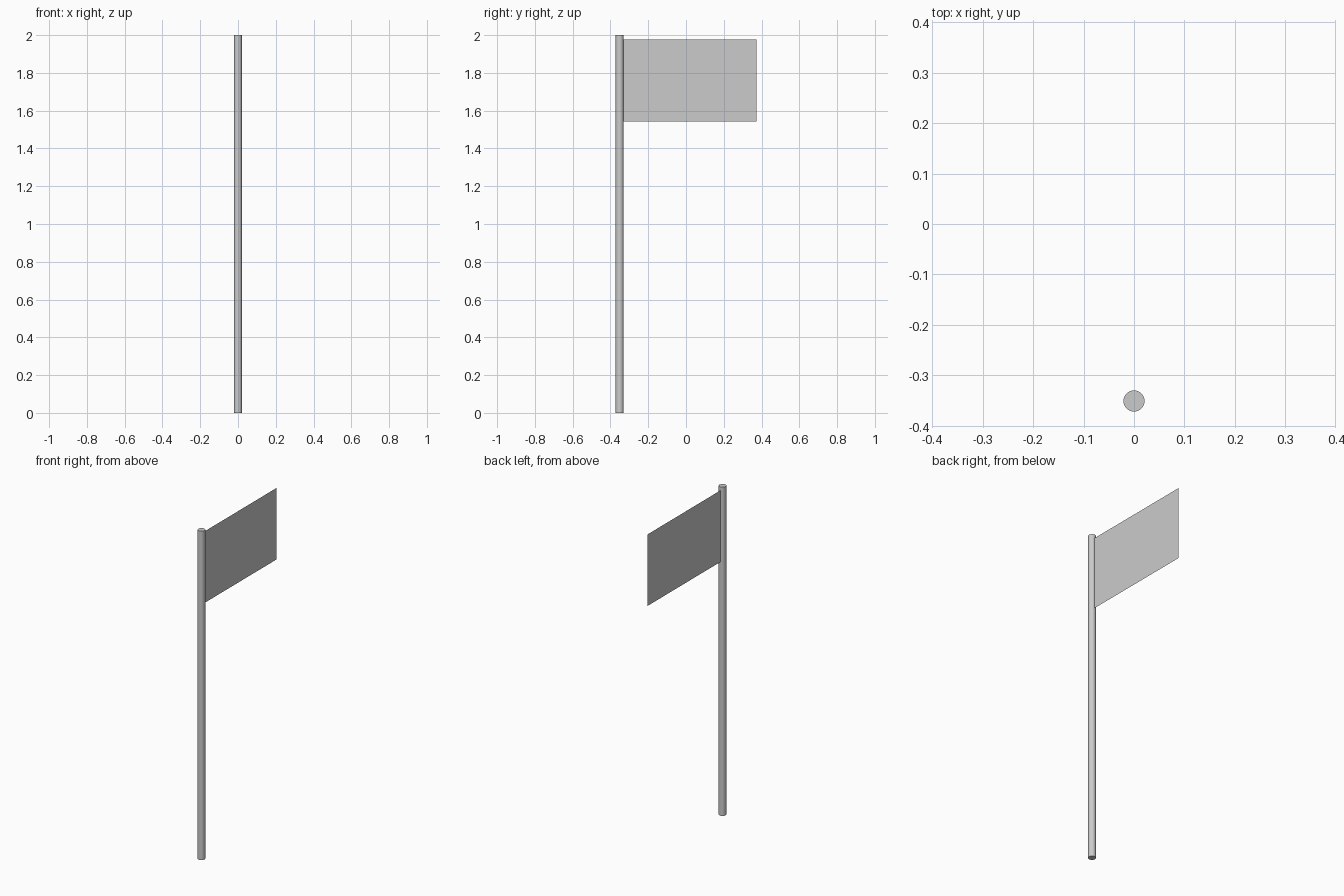
import bpy

if "Cube" in bpy.data.objects:
    bpy.data.objects.remove(bpy.data.objects["Cube"])

R, H, Y = 0.021, 2.0, -0.351

# Pole: slim round post with crisp end caps
bpy.ops.mesh.primitive_cylinder_add(vertices=32, radius=R, depth=H, location=(0, Y, H / 2))
pole = bpy.context.object
pole.name = "pole"
bpy.ops.object.shade_smooth_by_angle()

# Flag: single flat sheet starting at the pole's surface
y0, y1, z0, z1 = Y + R - 0.001, 0.372, 1.543, 1.978
mesh = bpy.data.meshes.new("flag")
mesh.from_pydata([(0, y0, z0), (0, y1, z0), (0, y1, z1), (0, y0, z1)], [], [(0, 1, 2, 3)])
flag = bpy.data.objects.new("flag", mesh)
bpy.context.collection.objects.link(flag)
